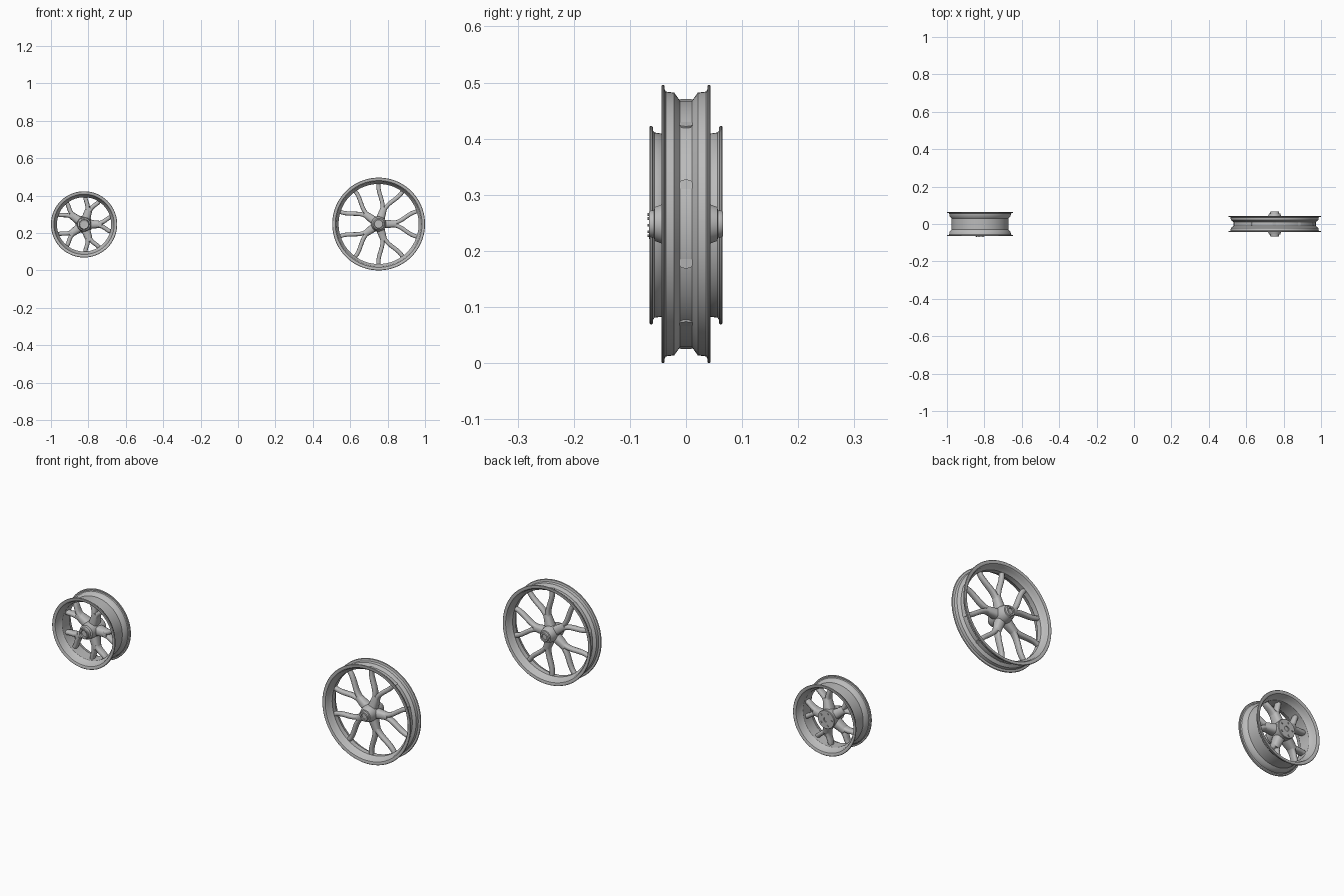
import bpy, bmesh, math
from mathutils import Vector

cube = bpy.data.objects.get("Cube")
if cube:
    bpy.data.objects.remove(cube)

metal = bpy.data.materials.new("cast_grey_metal")
metal.use_nodes = True
grey = (0.5, 0.5, 0.5, 1)
metal.diffuse_color = grey
metal.node_tree.nodes["Principled BSDF"].inputs["Base Color"].default_value = grey


def finish(bm, name, centre):
    bmesh.ops.recalc_face_normals(bm, faces=bm.faces)
    mesh = bpy.data.meshes.new(name)
    bm.to_mesh(mesh)
    bm.free()
    mesh.materials.append(metal)
    obj = bpy.data.objects.new(name, mesh)
    obj.location = centre
    bpy.context.collection.objects.link(obj)
    bpy.ops.object.select_all(action='DESELECT')
    obj.select_set(True)
    bpy.context.view_layer.objects.active = obj
    bpy.ops.object.shade_smooth_by_angle(angle=math.radians(35))
    return obj


def bridge(bm, rings, closed):
    count = len(rings)
    for i in range(count if closed else count - 1):
        a, b = rings[i], rings[(i + 1) % count]
        for j in range(len(a)):
            k = (j + 1) % len(a)
            bm.faces.new((a[j], a[k], b[k], b[j]))


def lathe(name, profile, centre, steps=96, closed=True):
    """Spin (radius, y) points about the axle; open profiles get end caps."""
    bm = bmesh.new()
    rings = []
    for r, y in profile:
        turn = [math.tau * i / steps for i in range(steps)]
        rings.append([bm.verts.new((r * math.cos(t), y, r * math.sin(t))) for t in turn])
    bridge(bm, rings, closed)
    if not closed:
        bm.faces.new(rings[0])
        bm.faces.new(rings[-1])
    return finish(bm, name, centre)


def bezier(points, t):
    pts = [Vector(p) for p in points]
    while len(pts) > 1:
        pts = [a.lerp(b, t) for a, b in zip(pts, pts[1:])]
    return pts[0]


def limb(bm, path, width, depth, lift, angle, steps=14, sides=16):
    """Loft a rounded section along a bezier; pairs give start and end values."""
    rings = []
    ca, sa = math.cos(angle), math.sin(angle)
    for i in range(steps + 1):
        t = i / steps
        p = bezier(path, t)
        d = (bezier(path, t + 0.01) - bezier(path, t - 0.01)).normalized()
        w, h, y = (a + (b - a) * t for a, b in (width, depth, lift))
        ring = []
        for j in range(sides):
            q = math.tau * j / sides
            c, s = math.cos(q), math.sin(q)
            u = w * math.copysign(abs(c) ** 0.75, c)
            v = h * math.copysign(abs(s) ** 0.75, s)
            x, z = p.x - d.y * u, p.y + d.x * u
            ring.append(bm.verts.new((x * ca - z * sa, y + v, x * sa + z * ca)))
        rings.append(ring)
    bridge(bm, rings, False)
    bm.faces.new(rings[0])
    bm.faces.new(rings[-1])


def spokes(name, centre, hub, fork, rim, spread, width, depth, lift):
    """Five Y-shaped spokes: a trunk and two curved arms each."""
    for n in range(5):
        bm = bmesh.new()
        angle = math.tau * n / 5
        limb(bm, [(hub, 0), (fork, 0)], width[:2], depth[:2], lift[:2], angle)
        for side in (1, -1):
            end = Vector((rim * math.cos(spread), side * rim * math.sin(spread)))
            start = fork - width[1]
            path = [(start, side * width[1] * 0.35),
                    (fork + (rim - fork) * 0.25, side * width[1] * 0.5),
                    (fork + (rim - fork) * 0.5, end.y * 0.9), end]
            limb(bm, path, (width[1] * 0.65, width[2]), depth[1:], lift[1:], angle)
        finish(bm, f"{name}_{n + 1}", centre)


def bolts(name, centre, radius, y0, y1, size):
    for n in range(5):
        t = math.tau * (n + 0.5) / 5
        spot = centre + Vector((radius * math.cos(t), 0, radius * math.sin(t)))
        lathe(f"{name}_{n + 1}", [(size, y0), (size, y1)], spot, 10, False)


def mirrored(half):
    """Complete a profile by reflecting it across the wheel plane."""
    return half + [(r, -y) for r, y in reversed(half)]


# Large narrow wheel
big = Vector((0.752, 0, 0.248))
lathe("large_rim", mirrored([
    (0.220, 0.011), (0.234, 0.021), (0.236, 0.036), (0.240, 0.038), (0.246, 0.038),
    (0.248, 0.040), (0.248, 0.042), (0.246, 0.044), (0.240, 0.044), (0.232, 0.042),
    (0.227, 0.036), (0.225, 0.025), (0.214, 0.012)]), big, 128)
spokes("large_spoke", big, 0.02, 0.095, 0.221, math.radians(18),
       (0.024, 0.017, 0.011), (0.027, 0.017, 0.012), (0, 0, 0))
lathe("large_hub", mirrored([
    (0.014, 0.050), (0.014, 0.066), (0.022, 0.066), (0.024, 0.063),
    (0.024, 0.057), (0.030, 0.056), (0.036, 0.040), (0.040, 0.022)]), big, 48)
lathe("large_axle_core", [(0.0145, -0.058), (0.0145, 0.058)], big, 32, False)

# Small wide wheel
small = Vector((-0.823, 0, 0.246))
lathe("small_rim", mirrored([
    (0.152, 0.030), (0.163, 0.042), (0.165, 0.056), (0.169, 0.059), (0.175, 0.059),
    (0.177, 0.061), (0.177, 0.063), (0.175, 0.065), (0.168, 0.065), (0.161, 0.062),
    (0.157, 0.054), (0.155, 0.044), (0.145, 0.030)]), small, 112)
spokes("small_spoke", small, 0.02, 0.095, 0.150, math.radians(15),
       (0.025, 0.018, 0.011), (0.032, 0.021, 0.016), (0.012, 0.002, 0))
lathe("small_hub", [
    (0.016, -0.052), (0.016, -0.064), (0.024, -0.066), (0.027, -0.063),
    (0.028, -0.048), (0.035, -0.044), (0.038, -0.020), (0.045, 0.020),
    (0.047, 0.050), (0.045, 0.053), (0.012, 0.053), (0.012, 0.046)], small, 48)
lathe("small_axle_core", [(0.0165, -0.056), (0.0165, 0.048)], small, 32, False)
bolts("small_rear_bolt", small, 0.032, 0.045, 0.057, 0.005)
bolts("small_front_bolt", small, 0.020, -0.060, -0.069, 0.0025)
